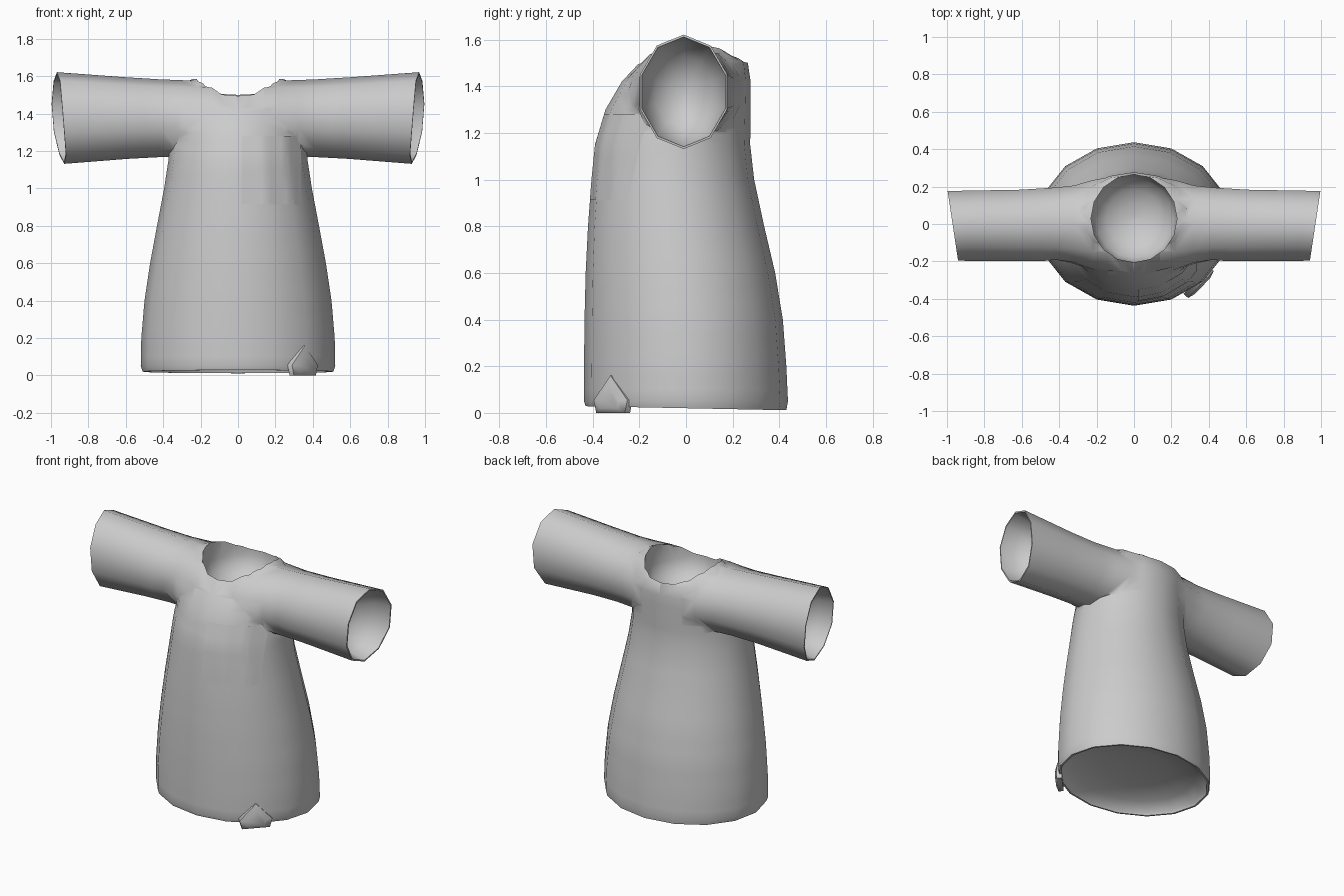
import bpy, bmesh
from math import sin, cos, pi, radians
from mathutils import Vector

cube = bpy.data.objects.get("Cube")
if cube:
    bpy.data.objects.remove(cube)

cloth = bpy.data.materials.new("grey_cloth")
cloth.use_nodes = True
cloth.diffuse_color = (0.6, 0.6, 0.6, 1)
cloth.node_tree.nodes["Principled BSDF"].inputs["Base Color"].default_value = (0.6, 0.6, 0.6, 1)


def loft(name, rings):
    """Closed solid through a list of equal-length point rings."""
    bm = bmesh.new()
    loops = [[bm.verts.new(p) for p in ring] for ring in rings]
    n = len(loops[0])
    for a, b in zip(loops, loops[1:]):
        for i in range(n):
            j = (i + 1) % n
            bm.faces.new((a[i], a[j], b[j], b[i]))
    bm.faces.new(loops[0])
    bm.faces.new(loops[-1])
    bmesh.ops.recalc_face_normals(bm, faces=bm.faces)
    mesh = bpy.data.meshes.new(name)
    bm.to_mesh(mesh)
    bm.free()
    obj = bpy.data.objects.new(name, mesh)
    bpy.context.collection.objects.link(obj)
    mesh.materials.append(cloth)
    return obj


def apply_modifiers(obj):
    bpy.context.view_layer.update()
    graph = bpy.context.evaluated_depsgraph_get()
    mesh = bpy.data.meshes.new_from_object(obj.evaluated_get(graph))
    obj.modifiers.clear()
    obj.data = mesh


def boolean(obj, other, operation):
    mod = obj.modifiers.new("boolean", "BOOLEAN")
    mod.operation, mod.object, mod.solver = operation, other, "EXACT"
    apply_modifiers(obj)
    bpy.data.objects.remove(other)


def smooth(obj, angle):
    bpy.ops.object.select_all(action="DESELECT")
    obj.select_set(True)
    bpy.context.view_layer.objects.active = obj
    bpy.ops.object.shade_smooth_by_angle(angle=radians(angle))


def resample(rows, step):
    """Insert in-between rows so that long spans carry several rings."""
    out = [rows[0]]
    for a, b in zip(rows, rows[1:]):
        k = max(1, round(abs(b[0] - a[0]) / step))
        out += [[p + (q - p) * i / k for p, q in zip(a, b)] for i in range(1, k + 1)]
    return out


def flat_ring(z, front, back, half, n=16, tilt=0):
    mid, depth = (front + back) / 2, (back - front) / 2
    pts = [(half * cos(2 * pi * i / n), mid + depth * sin(2 * pi * i / n)) for i in range(n)]
    return [(x, y, z - tilt * y) for x, y in pts]


# Torso: z, front y, back y, half width
profile = [(0.05, -0.437, 0.437, 0.52), (0.2, -0.437, 0.43, 0.517), (0.4, -0.435, 0.415, 0.5),
           (0.6, -0.43, 0.382, 0.47), (0.8, -0.42, 0.335, 0.433), (1.0, -0.405, 0.292, 0.395),
           (1.15, -0.39, 0.275, 0.372), (1.3, -0.345, 0.277, 0.36), (1.42, -0.275, 0.277, 0.35),
           (1.5, -0.2, 0.265, 0.33), (1.56, -0.14, 0.19, 0.3), (1.585, -0.08, 0.12, 0.24)]
hollow = [(0.12, 0.05), (0.115, 0.45), (0.085, 0.8), (0.04, 0.95)]
rings = [flat_ring(z, -0.435 * s, 0.435 * s, 0.515 * s) for z, s in hollow]
rings += [flat_ring(0.02, -0.43 * s, 0.43 * s, 0.51 * s, tilt=0.02) for s in (0.975, 1)]
rings += [flat_ring(*row) for row in resample(profile, 0.06)]
gown = loft("gown", rings)

# Chest pocket laid on the front left
bpy.ops.mesh.primitive_grid_add(x_subdivisions=12, y_subdivisions=8, size=1,
                                location=(0.178, -0.6, 1.097), rotation=(pi / 2, 0, 0))
pocket = bpy.context.object
pocket.name = "chest_pocket"
pocket.scale = (0.315, 0.365, 1)
pocket.data.materials.append(cloth)
wrap = pocket.modifiers.new("wrap", "SHRINKWRAP")
wrap.target, wrap.wrap_method, wrap.wrap_mode = gown, "PROJECT", "ABOVE_SURFACE"
wrap.use_negative_direction, wrap.use_positive_direction = True, True
wrap.offset = 0.004
apply_modifiers(pocket)
smooth(pocket, 60)


# Sleeves: one tube through the shoulders, with hollow cuffs at both ends
def cuff_ring(x, cy, cz, ry, rz, side, n=10):
    ring = []
    for i in range(n):
        a = 2 * pi * i / n
        y, z = cy + ry * sin(a), cz + rz * cos(a)
        slant = max(0, x - 0.4) / 0.57 * (0.15 * y + 0.16 * min(0, z - cz))
        ring.append((side * (x + slant), y, z))
    return ring


sections = resample([(0.06, 0, 1.375, 0.265, 0.2), (0.22, 0, 1.375, 0.255, 0.202),
                     (0.32, 0, 1.375, 0.23, 0.204), (0.42, -0.003, 1.375, 0.208, 0.208),
                     (0.6, -0.007, 1.376, 0.2, 0.218), (0.97, -0.01, 1.376, 0.196, 0.245)], 0.08)
for depth, s in ((0, 0.96), (0.1, 0.87), (0.18, 0.65), (0.23, 0.3), (0.24, 0.05)):
    sections.append((0.97 - depth, -0.01, 1.376, 0.196 * s, 0.245 * s))
tube = [cuff_ring(*s, -1) for s in reversed(sections)] + [cuff_ring(*s, 1) for s in sections]
boolean(gown, loft("sleeves", tube), "UNION")

# Soften the seam between shoulders and chest
bm = bmesh.new()
bm.from_mesh(gown.data)
bmesh.ops.remove_doubles(bm, verts=bm.verts, dist=0.004)
soft = [v for v in bm.verts if 0.16 < abs(v.co.x) < 0.42 and 1.22 < v.co.z < 1.53]
for _ in range(2):
    bmesh.ops.smooth_vert(bm, verts=soft, factor=0.35, use_axis_x=True, use_axis_y=True, use_axis_z=True)
bm.to_mesh(gown.data)
bm.free()

# Scooped neck opening
scoop = [(1.8, 1), (1.46, 1), (1.39, 0.9), (1.34, 0.65), (1.31, 0.35), (1.3, 0.05)]
boolean(gown, loft("neck_cutter", [flat_ring(z, 0.03 - 0.235 * s, 0.03 + 0.235 * s, 0.23 * s)
                                   for z, s in scoop]), "DIFFERENCE")
smooth(gown, 55)

# Pointed tag folded over the hem, bulging slightly outward
out, along = Vector((0.72, -0.69, 0)), Vector((0.69, 0.72, 0))
outline = [(-0.085, 0.0), (0.085, 0.0), (0.1, 0.055), (0, 0.16), (-0.1, 0.055)]
base = Vector((0.352, -0.318, 0))


def tag_ring(d, s):
    return [base + along * u * s + out * d + Vector((0, 0, 0.05 + (z - 0.05) * s)) for u, z in outline]


tag = loft("hem_tag", [tag_ring(-0.025, 1), tag_ring(0.008, 1), tag_ring(0.02, 0.6)])
smooth(tag, 60)
